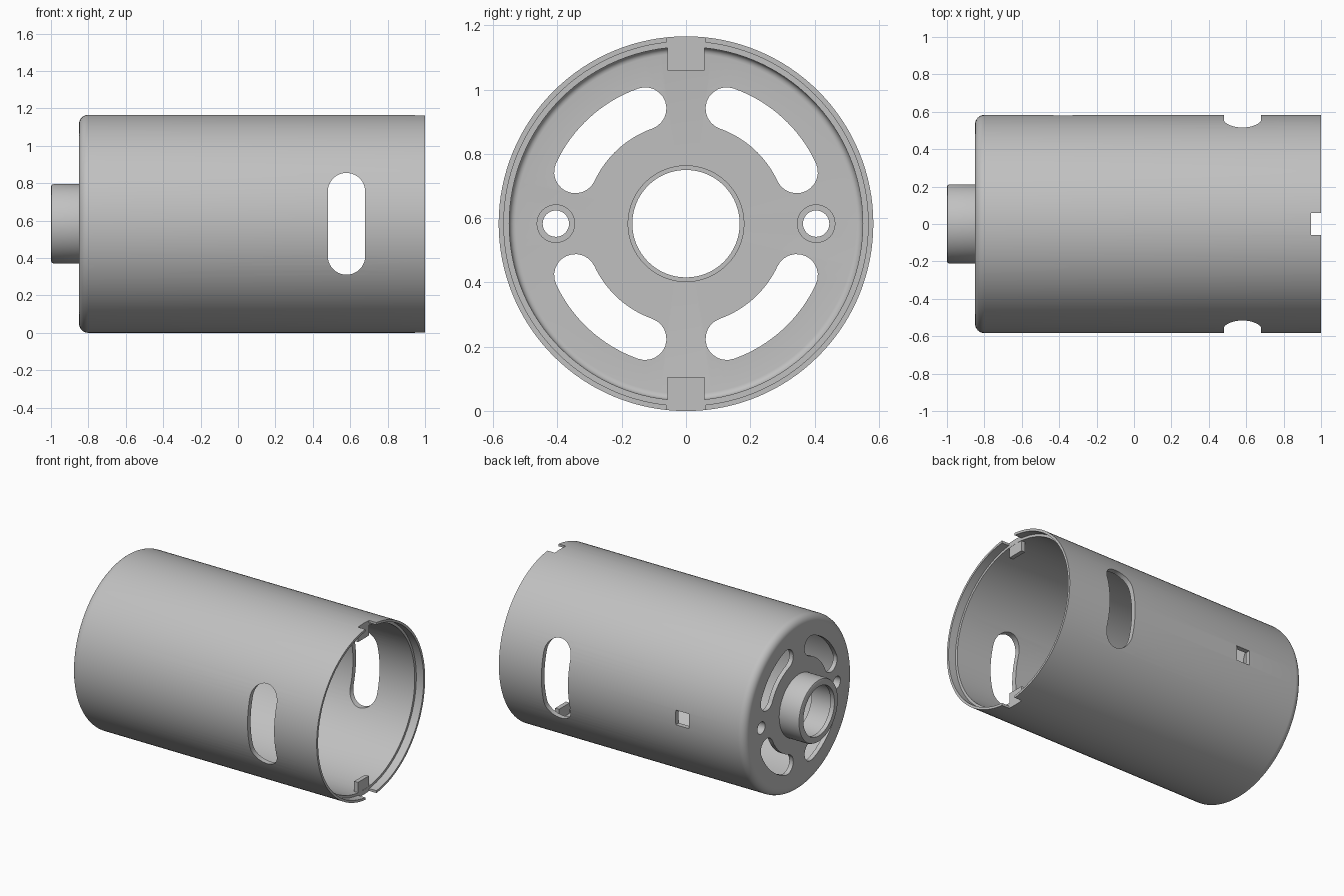
import bpy, bmesh, math
from mathutils import Vector

if "Cube" in bpy.data.objects:
    bpy.data.objects.remove(bpy.data.objects["Cube"])

CZ = 0.583   # height of the can's axis
R = 0.583    # outer radius

metal = bpy.data.materials.new("grey metal")
metal.diffuse_color = (0.53, 0.53, 0.53, 1)
metal.use_nodes = True
metal.node_tree.nodes["Principled BSDF"].inputs["Base Color"].default_value = metal.diffuse_color


def finish(name, bm):
    bmesh.ops.recalc_face_normals(bm, faces=bm.faces)
    me = bpy.data.meshes.new(name)
    bm.to_mesh(me)
    bm.free()
    me.materials.append(metal)
    ob = bpy.data.objects.new(name, me)
    bpy.context.collection.objects.link(ob)
    return ob


def smooth(ob):
    bpy.ops.object.select_all(action='DESELECT')
    ob.select_set(True)
    bpy.context.view_layer.objects.active = ob
    bpy.ops.object.shade_smooth_by_angle(angle=math.radians(30))


def lathe(name, profile, y=0.0, n=128):
    """Revolve a closed (x, radius) outline about an axis parallel to x."""
    bm = bmesh.new()
    rings = []
    for i in range(n):
        a = 2 * math.pi * i / n
        rings.append([bm.verts.new((x, y + r * math.cos(a), CZ + r * math.sin(a)))
                      for x, r in profile])
    m = len(profile)
    for i in range(n):
        p, q = rings[i], rings[(i + 1) % n]
        for j in range(m):
            k = (j + 1) % m
            bm.faces.new((p[j], p[k], q[k], q[j]))
    return finish(name, bm)


def prism(bm, outline, place, lo, hi):
    """Extrude a 2D outline from lo to hi; place maps (u, v, depth) to a point."""
    a = [bm.verts.new(place(u, v, lo)) for u, v in outline]
    b = [bm.verts.new(place(u, v, hi)) for u, v in outline]
    n = len(a)
    bm.faces.new(a)
    bm.faces.new(b[::-1])
    for i in range(n):
        j = (i + 1) % n
        bm.faces.new((a[i], a[j], b[j], b[i]))


def arc(cx, cy, r, a0, a1, n=12):
    return [(cx + r * math.cos(math.radians(a0 + (a1 - a0) * i / n)),
             cy + r * math.sin(math.radians(a0 + (a1 - a0) * i / n))) for i in range(n + 1)]


def rect(u0, u1, v0, v1):
    return [(u0, v0), (u1, v0), (u1, v1), (u0, v1)]


def along_x(u, v, d):
    return Vector((d, u, CZ + v))


def along_y(u, v, d):
    return Vector((u, d, CZ + v))


def along_z(u, v, d):
    return Vector((u, v, d))


# Can: sheet wall, rounded end, bearing boss and stepped open rim
profile = [(1, R)]
profile += arc(-0.80, R - 0.05, 0.05, 90, 180, 8)
profile += [(-0.85, 0.212), (-0.985, 0.212), (-0.996, 0.208), (-1, 0.198),
            (-1, 0.167), (-0.97, 0.167), (-0.97, 0.18), (-0.82, 0.18)]
profile += arc(-0.80, 0.53, 0.02, 180, 90, 5)
profile += [(0.945, 0.55), (0.945, 0.567), (1, 0.567)]
can = lathe("can", profile)

cut = bmesh.new()
# Curved vents in the closed end
MID, HALF, A0, A1 = 0.380, 0.066, 25, 70.5
c0 = (MID * math.cos(math.radians(A0)), MID * math.sin(math.radians(A0)))
c1 = (MID * math.cos(math.radians(A1)), MID * math.sin(math.radians(A1)))
vent = (arc(0, 0, MID + HALF, A0, A1, 16) + arc(*c1, HALF, A1, A1 + 180)[1:-1]
        + arc(0, 0, MID - HALF, A1, A0, 16) + arc(*c0, HALF, A0 + 180, A0 + 360)[1:-1])
for sy in (1, -1):
    for sz in (1, -1):
        prism(cut, [(u * sy, v * sz) for u, v in vent], along_x, -0.95, -0.7)
    # Screw holes
    prism(cut, arc(0.405 * sy, 0, 0.041, 0, 360, 32)[:-1], along_x, -0.95, -0.7)
    # Rounded side slots
    slot = arc(0.58, 0.172, 0.1, 0, 180, 20) + arc(0.58, -0.172, 0.1, 180, 360, 20)
    prism(cut, slot, along_y, 0.3 * sy, 0.8 * sy)
# Small square window at the back
prism(cut, rect(-0.43, -0.33, -0.05, 0.05), along_y, 0.45, 0.75)
# Rim notches at top and bottom
for lo, hi in ((-0.1, 0.2), (0.95, 1.3)):
    prism(cut, rect(0.945, 1.1, -0.06, 0.06), along_z, lo, hi)
cutter = finish("cutter", cut)
cutter.hide_render = True

mod = can.modifiers.new("openings", 'BOOLEAN')
mod.operation = 'DIFFERENCE'
mod.solver = 'EXACT'
mod.object = cutter
bpy.context.view_layer.objects.active = can
bpy.ops.object.modifier_apply(modifier=mod.name)
bpy.data.objects.remove(cutter)
smooth(can)

# Collars around the screw holes inside
for side, y in (("left", 0.405), ("right", -0.405)):
    smooth(lathe("screw_collar_" + side,
                 [(-0.825, 0.041), (-0.825, 0.06), (-0.795, 0.06), (-0.795, 0.041)], y, 32))

# Tabs bent inward behind the rim notches
for label, s in (("top", 1), ("bottom", -1)):
    bm = bmesh.new()
    prism(bm, rect(-0.058, 0.058, s * 0.477, s * 0.56), along_x, 0.915, 0.944)
    finish("tab_" + label, bm)
